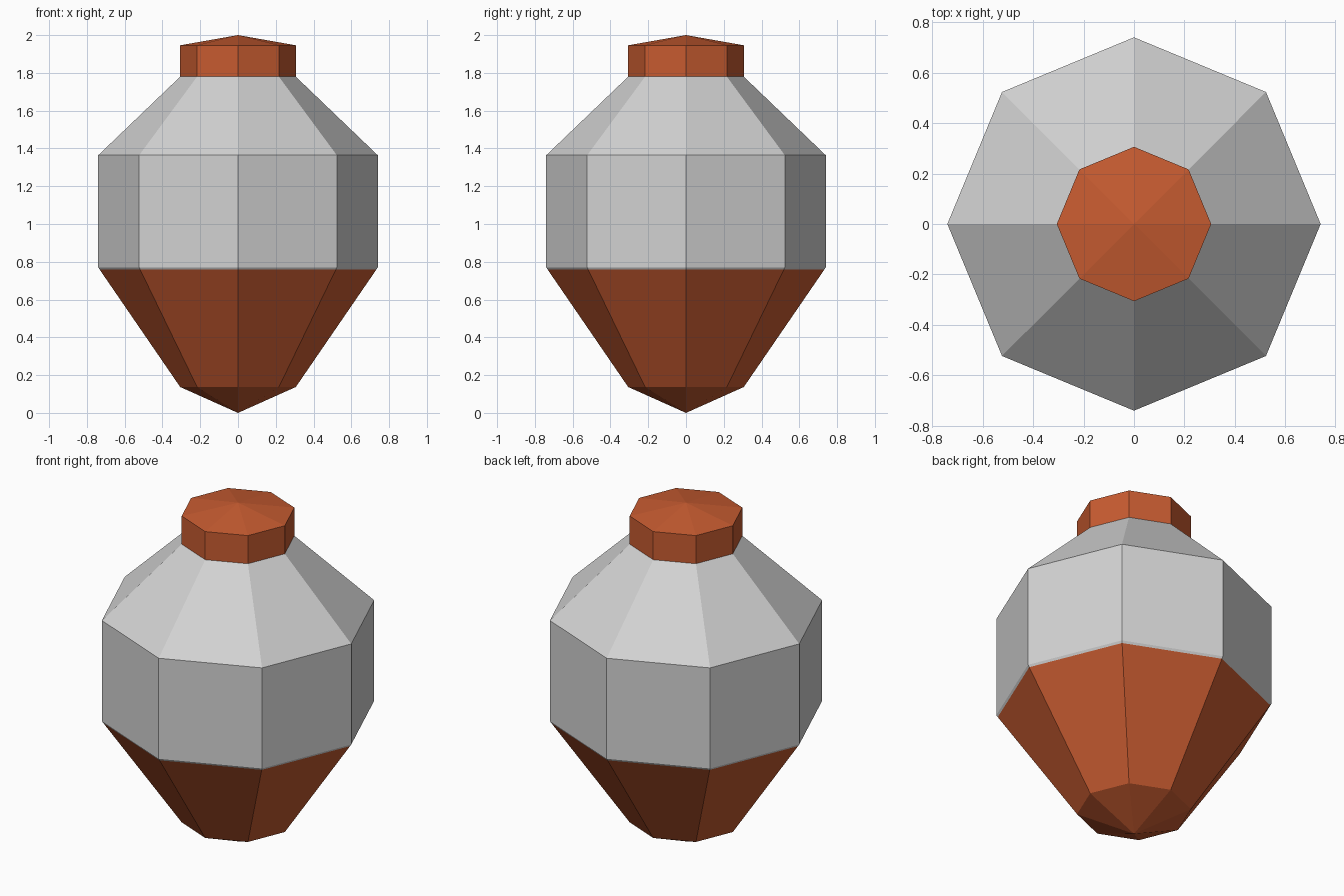
import bpy, bmesh, math

if "Cube" in bpy.data.objects:
    bpy.data.objects.remove(bpy.data.objects["Cube"])

SIDES = 8


def material(name, colour):
    m = bpy.data.materials.new(name)
    m.diffuse_color = (*colour, 1)
    m.use_nodes = True
    m.node_tree.nodes["Principled BSDF"].inputs["Base Color"].default_value = m.diffuse_color
    return m


orange = material("burnt_orange", (0.57, 0.105, 0.03))
grey = material("light_grey", (0.65, 0.65, 0.65))


def lathe(name, profile, mat):
    """Eight-sided solid from (radius, z) points; radius 0 makes an apex."""
    bm = bmesh.new()
    rings = []
    for r, z in profile:
        if r == 0:
            rings.append([bm.verts.new((0, 0, z))] * SIDES)
        else:
            rings.append([bm.verts.new((r * math.cos(math.tau * i / SIDES),
                                        r * math.sin(math.tau * i / SIDES), z))
                          for i in range(SIDES)])
    for low, high in zip(rings, rings[1:]):
        for i in range(SIDES):
            j = (i + 1) % SIDES
            corners = dict.fromkeys((low[i], low[j], high[j], high[i]))
            bm.faces.new(list(corners))
    bmesh.ops.recalc_face_normals(bm, faces=bm.faces)
    mesh = bpy.data.meshes.new(name)
    bm.to_mesh(mesh)
    bm.free()
    mesh.materials.append(mat)
    obj = bpy.data.objects.new(name, mesh)
    bpy.context.collection.objects.link(obj)
    return obj


# Tapered lower bowl with pointed tip
lathe("lower_bowl", [(0, 0), (0.306, 0.137), (0.732, 0.758)], orange)

# Grey body: narrow lip, straight wall, sloping shoulder
lathe("body", [(0.732, 0.758), (0.74, 0.77), (0.74, 1.364), (0.306, 1.78)], grey)

# Cap with a shallow pointed lid
lathe("cap", [(0.306, 1.78), (0.306, 1.946), (0, 2.0)], orange)
